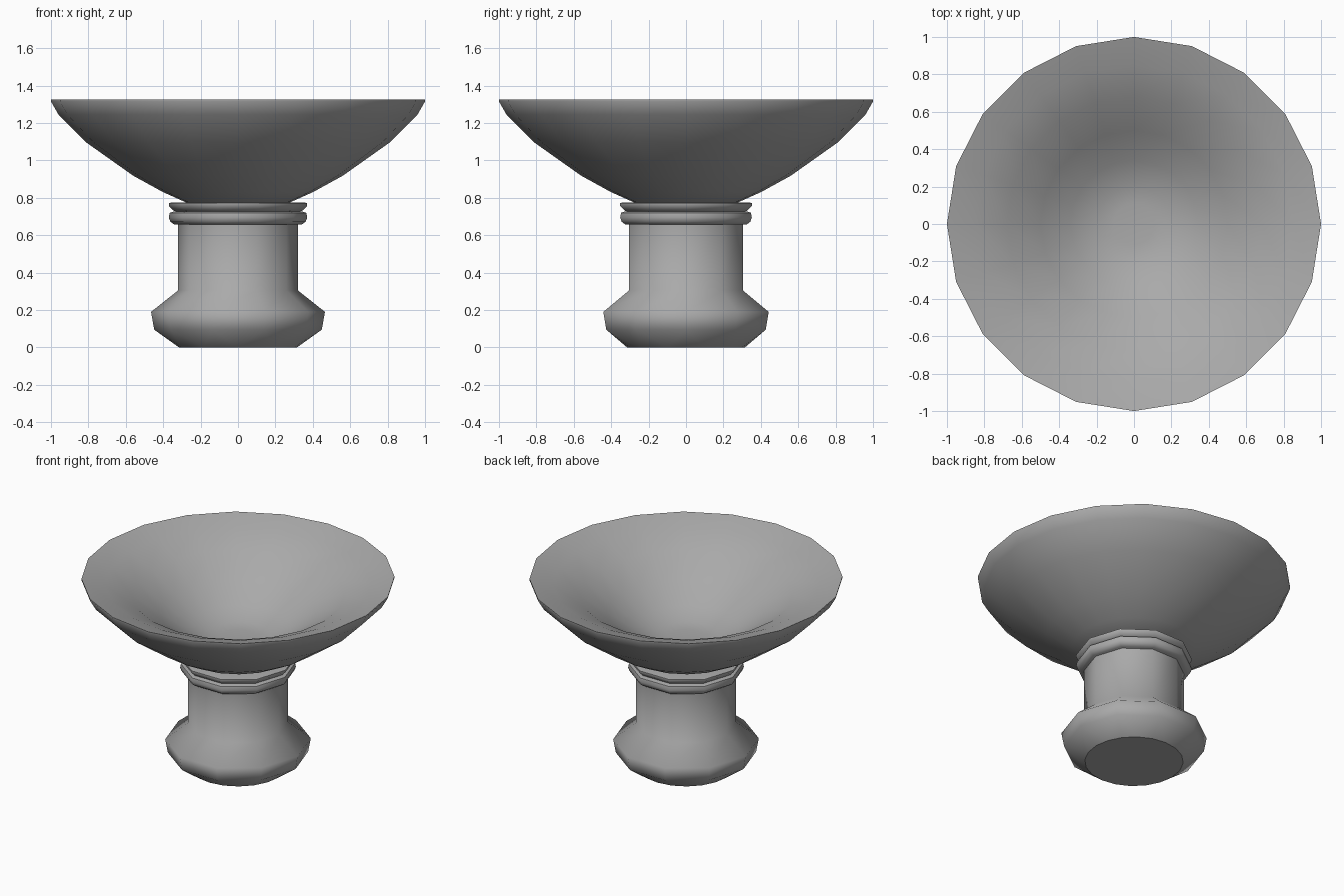
import bpy
import bmesh
from math import cos, sin, tau, radians

cube = bpy.data.objects.get("Cube")
if cube:
    bpy.data.objects.remove(cube, do_unlink=True)

# One plain stone colour for the whole piece
GREY = (0.4, 0.4, 0.4, 1)
stone = bpy.data.materials.new("grey stone")
stone.use_nodes = True
stone.diffuse_color = GREY
stone.node_tree.nodes["Principled BSDF"].inputs["Base Color"].default_value = GREY


def make_ring(bm, radius, z, sides):
    return [bm.verts.new((radius * cos(tau * i / sides), radius * sin(tau * i / sides), z))
            for i in range(sides)]


def bridge(bm, low, high):
    """Join two rings; the lower one may have twice as many sides."""
    n = len(high)
    for i in range(n):
        j = (i + 1) % n
        if len(low) == n:
            bm.faces.new((low[i], low[j], high[j], high[i]))
        else:
            a, m, b = low[2 * i], low[2 * i + 1], low[2 * j]
            bm.faces.new((a, m, high[i]))
            bm.faces.new((m, high[j], high[i]))
            bm.faces.new((m, b, high[j]))


def lathe(name, profile, sides, foot_sides=None, crease=60, sharp_foot=False):
    """Turn an (radius, height) profile, starting underneath, into a capped solid."""
    bm = bmesh.new()
    rings = [make_ring(bm, r, z, foot_sides if foot_sides and k == 0 else sides)
             for k, (r, z) in enumerate(profile)]
    for low, high in zip(rings, rings[1:]):
        bridge(bm, low, high)
    foot = bm.faces.new(rings[0][::-1])
    bm.faces.new(rings[-1])
    bmesh.ops.recalc_face_normals(bm, faces=bm.faces)
    for face in bm.faces:
        face.smooth = True
    for edge in bm.edges:
        edge.smooth = edge.calc_face_angle(0) < radians(crease)
    if sharp_foot:
        for edge in foot.edges:
            edge.smooth = False
    mesh = bpy.data.meshes.new(name)
    bm.to_mesh(mesh)
    bm.free()
    mesh.materials.append(stone)
    obj = bpy.data.objects.new(name, mesh)
    bpy.context.collection.objects.link(obj)
    return obj


# Ten-sided pedestal on a rounder foot
lathe("pedestal", [(0.315, 0), (0.448, 0.095), (0.465, 0.19), (0.32, 0.305), (0.32, 0.67)],
      10, foot_sides=20, sharp_foot=True)

# Two stacked rings under the bowl
lathe("lower_collar", [(0.34, 0.657), (0.362, 0.672), (0.37, 0.695), (0.365, 0.72), (0.34, 0.728)], 10)
lathe("upper_collar", [(0.32, 0.722), (0.345, 0.732), (0.37, 0.757), (0.37, 0.772), (0.35, 0.776)], 10)

# Bowl: outer wall up to the thin rim, then the flared inside down to a flat centre
outer = [(0.27, 0.772), (0.4, 0.83), (0.56, 0.918), (0.81, 1.095), (0.96, 1.245), (1, 1.315)]
inner = [(1, 1.325), (0.85, 1.28), (0.68, 1.205), (0.5, 1.08), (0.34, 0.975), (0.2, 0.92), (0.11, 0.91)]
lathe("bowl", outer + inner, 20)
